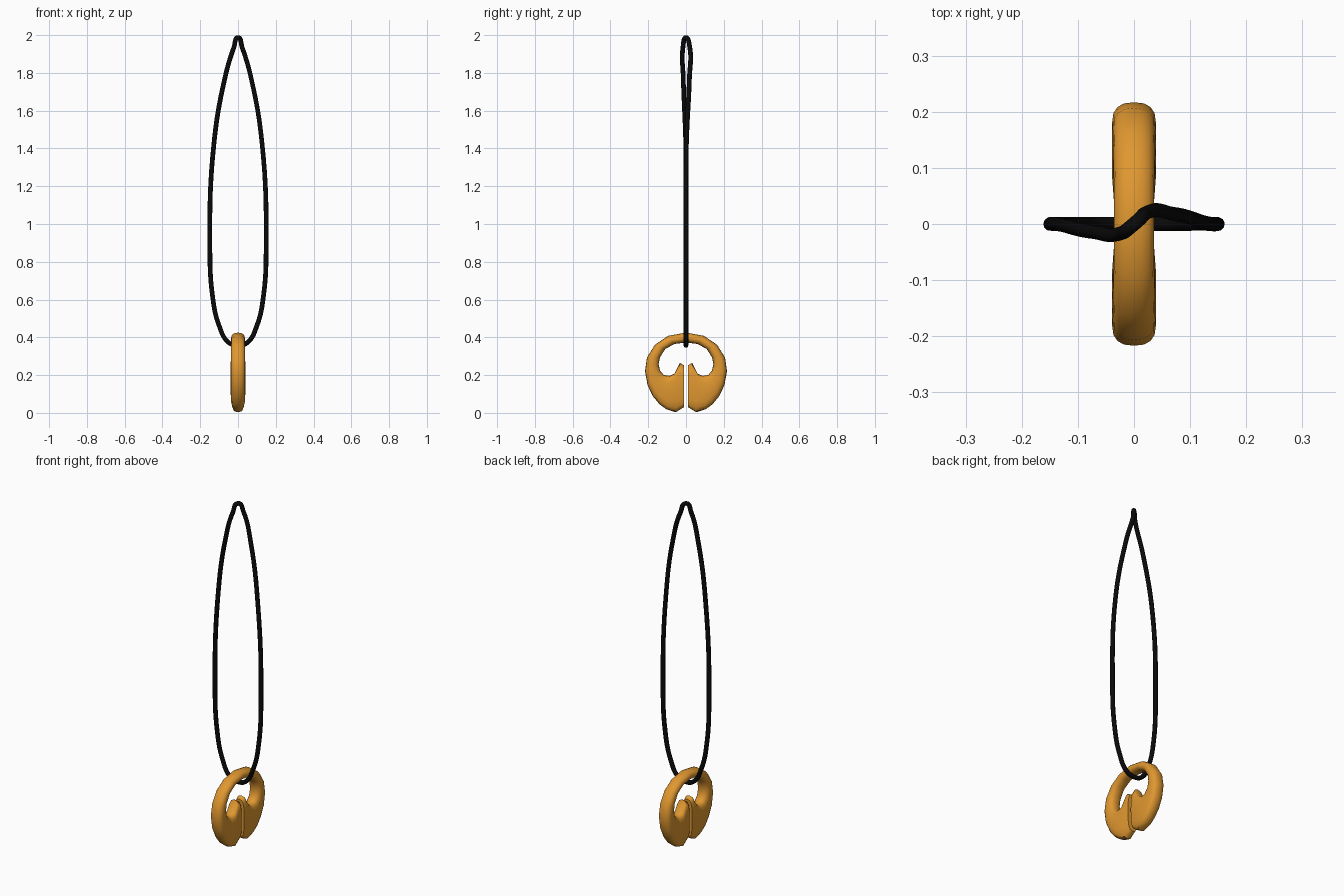
import bpy, bmesh, math
from mathutils import Vector

if "Cube" in bpy.data.objects:
    bpy.data.objects.remove(bpy.data.objects["Cube"])


def material(name, color):
    m = bpy.data.materials.new(name)
    m.diffuse_color = (*color, 1)
    m.use_nodes = True
    m.node_tree.nodes["Principled BSDF"].inputs["Base Color"].default_value = m.diffuse_color
    return m


amber = material("amber", (0.74, 0.31, 0.03))
black = material("black", (0.003, 0.003, 0.003))


def activate(obj):
    bpy.ops.object.select_all(action='DESELECT')
    obj.select_set(True)
    bpy.context.view_layer.objects.active = obj


# Split ring pendant: (inner y, inner z, outer y, outer z, half width, squareness)
half = [
    (-0.011, 0.252, -0.011, 0.030, 0.032, 0.6),
    (-0.032, 0.265, -0.055, 0.003, 0.036, 0.6),
    (-0.062, 0.207, -0.105, 0.020, 0.039, 0.6),
    (-0.090, 0.196, -0.140, 0.045, 0.039, 0.65),
    (-0.118, 0.201, -0.175, 0.088, 0.039, 0.7),
    (-0.138, 0.225, -0.203, 0.145, 0.039, 0.75),
    (-0.145, 0.258, -0.217, 0.220, 0.039, 0.8),
    (-0.137, 0.296, -0.207, 0.292, 0.038, 0.85),
    (-0.108, 0.340, -0.165, 0.360, 0.037, 0.9),
    (-0.060, 0.365, -0.095, 0.408, 0.036, 0.9),
]
top = [(0, 0.373, 0, 0.425, 0.036, 0.9)]
sections = half + top + [(-a, b, -c, d, w, p) for a, b, c, d, w, p in reversed(half)]

SIDES = 16
bm = bmesh.new()
rings = []
for iy, iz, oy, oz, w, p in sections:
    inner, outer = Vector((0, iy, iz)), Vector((0, oy, oz))
    mid, axis = (inner + outer) / 2, (outer - inner) / 2
    ring = []
    for i in range(SIDES):
        a = 2 * math.pi * i / SIDES
        c, s = math.cos(a), math.sin(a)
        u = math.copysign(abs(c) ** p, c)
        v = math.copysign(abs(s) ** p, s)
        ring.append(bm.verts.new(mid + axis * u + Vector((w * v, 0, 0))))
    rings.append(ring)
for r, n in zip(rings, rings[1:]):
    for i in range(SIDES):
        j = (i + 1) % SIDES
        bm.faces.new((r[i], r[j], n[j], n[i]))
bm.faces.new(rings[0])
bm.faces.new(rings[-1])
bmesh.ops.recalc_face_normals(bm, faces=bm.faces)
me = bpy.data.meshes.new("split_ring_pendant")
bm.to_mesh(me)
bm.free()
pendant = bpy.data.objects.new("split_ring_pendant", me)
bpy.context.collection.objects.link(pendant)
me.materials.append(amber)
activate(pendant)
bpy.ops.object.shade_smooth_by_angle(angle=math.radians(45))

# Neck cord: closed loop whose two strands cross over at the top
side = [(0.05, 0, 0.373), (0.10, 0, 0.462), (0.135, 0, 0.62), (0.149, 0, 0.90),
        (0.128, 0.002, 1.42), (0.070, 0.018, 1.77), (0.022, 0.020, 1.935)]
path = [(0, 0, 0.357)] + side + [(0, 0, 1.987)]
path += [(-x, -0.8 * y, z) for x, y, z in reversed(side)]
cu = bpy.data.curves.new("neck_cord", 'CURVE')
cu.dimensions = '3D'
cu.resolution_u = 8
cu.bevel_depth = 0.0125
cu.bevel_resolution = 3
sp = cu.splines.new('BEZIER')
sp.bezier_points.add(len(path) - 1)
for bp, co in zip(sp.bezier_points, path):
    bp.co = co
    bp.handle_left_type = bp.handle_right_type = 'AUTO'
sp.use_cyclic_u = True
cu.materials.append(black)
cord = bpy.data.objects.new("neck_cord", cu)
bpy.context.collection.objects.link(cord)
activate(cord)
bpy.ops.object.convert(target='MESH')
bpy.ops.object.shade_smooth_by_angle(angle=math.radians(60))
